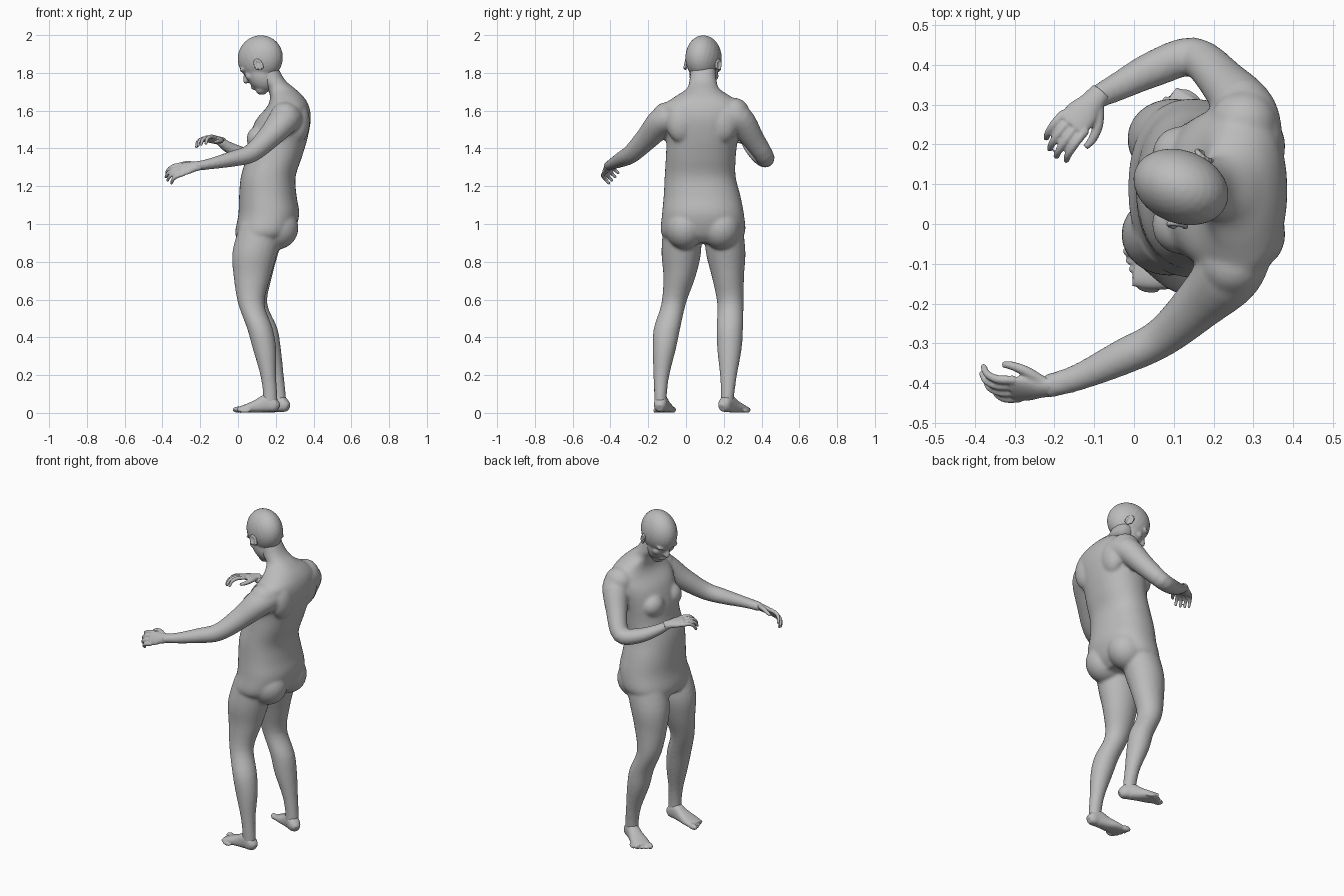
import bpy, bmesh, math
from mathutils import Vector, Matrix

cube = bpy.data.objects.get("Cube")
if cube:
    bpy.data.objects.remove(cube, do_unlink=True)

UP = Vector((0, 0, 1))
IDENT = Matrix.Identity(4)

skin = bpy.data.materials.new("grey_skin")
skin.use_nodes = True
GREY = (0.5, 0.5, 0.5, 1)
skin.diffuse_color = GREY
bsdf = skin.node_tree.nodes["Principled BSDF"]
bsdf.inputs["Base Color"].default_value = GREY
bsdf.inputs["Roughness"].default_value = 0.8


def frame(origin, forward, up):
    """Matrix with local x along forward and local z near up."""
    x = Vector(forward).normalized()
    y = Vector(up).cross(x).normalized()
    m = Matrix((x, y, x.cross(y))).transposed().to_4x4()
    m.translation = Vector(origin)
    return m


def spline(rows, steps=4):
    """Smooth curve through rows of position and two radii."""
    p = [Vector(r) for r in rows]
    p = [p[0] * 2 - p[1]] + p + [p[-1] * 2 - p[-2]]
    out = []
    for a, b, c, d in zip(p, p[1:], p[2:], p[3:]):
        for i in range(steps):
            t = i / steps
            out.append((b * 2 + (c - a) * t + (a * 2 - b * 5 + c * 4 - d) * t ** 2
                        + (b * 3 - a - c * 3 + d) * t ** 3) / 2)
    return out + [p[-2]]


def loft(bm, rows, m=IDENT, upright=False, power=1.0, sides=24):
    """Closed tube; upright keeps every ring horizontal."""
    pts = spline(rows)
    rings = []
    for i, p in enumerate(pts):
        centre = Vector(p[:3])
        if upright:
            u, v = Vector((1, 0, 0)), Vector((0, 1, 0))
        else:
            t = Vector(pts[min(i + 1, len(pts) - 1)][:3]) - Vector(pts[max(i - 1, 0)][:3])
            u = t.cross(UP).normalized()
            v = u.cross(t).normalized()
        ring = []
        for k in range(sides):
            ang = math.tau * k / sides
            c, s = math.cos(ang), math.sin(ang)
            c = math.copysign(abs(c) ** power, c)
            s = math.copysign(abs(s) ** power, s)
            ring.append(bm.verts.new(m @ (centre + u * c * p[3] + v * s * p[4])))
        rings.append(ring)
    for a, b in zip(rings, rings[1:]):
        for k in range(sides):
            n = (k + 1) % sides
            bm.faces.new((a[k], a[n], b[n], b[k]))
    bm.faces.new(rings[0])
    bm.faces.new(rings[-1])


def ball(bm, centre, radii, m=IDENT):
    shape = m @ Matrix.Translation(centre) @ Matrix.Diagonal((*radii, 1))
    bmesh.ops.create_uvsphere(bm, u_segments=24, v_segments=16, radius=1, matrix=shape)


def finish(bm, name, voxel, smoothing):
    """Fuse the overlapping volumes into one smooth skin."""
    bmesh.ops.recalc_face_normals(bm, faces=bm.faces)
    mesh = bpy.data.meshes.new(name)
    bm.to_mesh(mesh)
    bm.free()
    mesh.materials.append(skin)
    obj = bpy.data.objects.new(name, mesh)
    bpy.context.collection.objects.link(obj)
    mesh.polygons.foreach_set("use_smooth", [True] * len(mesh.polygons))
    fuse = obj.modifiers.new("fuse", 'REMESH')
    fuse.mode = 'VOXEL'
    fuse.voxel_size = voxel
    fuse.use_smooth_shade = True
    soft = obj.modifiers.new("soften", 'SMOOTH')
    soft.factor = 0.5
    soft.iterations = smoothing


body = bmesh.new()

# Torso and neck, from crotch up into the skull
loft(body, [
    (.13, .09, .9, .12, .17), (.14, .09, .95, .155, .222), (.163, .09, 1.05, .161, .217),
    (.158, .085, 1.15, .152, .203), (.16, .075, 1.25, .145, .188), (.19, .078, 1.35, .147, .185),
    (.212, .085, 1.45, .155, .19), (.24, .085, 1.55, .145, .21), (.265, .085, 1.62, .112, .215),
    (.26, .09, 1.67, .09, .155), (.23, .09, 1.715, .074, .088), (.185, .09, 1.76, .066, .072),
    (.15, .09, 1.83, .06, .065)], upright=True, power=0.9, sides=40)

# Breasts, buttocks and shoulder blades on both sides of the spine
for side in (-1, 1):
    ball(body, (.115, .085 + side * .085, 1.45), (.07, .075, .07))
    ball(body, (.205, .09 + side * .095, .98), (.115, .105, .115))
    ball(body, (.32, .085 + side * .11, 1.54), (.06, .08, .11))

# Legs
loft(body, [
    (.13, -.02, 1, .12, .1), (.09, -.025, .85, .12, .105), (.075, -.035, .72, .098, .085),
    (.07, -.065, .58, .07, .065), (.115, -.1, .45, .068, .07), (.14, -.115, .34, .062, .062),
    (.16, -.13, .2, .042, .042), (.17, -.135, .1, .038, .034), (.17, -.135, .03, .04, .033)],
    upright=True)
loft(body, [
    (.14, .2, 1, .12, .1), (.1, .21, .85, .115, .105), (.085, .222, .72, .095, .085),
    (.085, .235, .58, .07, .07), (.14, .232, .45, .068, .07), (.165, .23, .34, .062, .065),
    (.2, .225, .2, .042, .045), (.215, .22, .1, .038, .036), (.215, .215, .03, .04, .034)],
    upright=True)

# Arms, from inside the shoulder to the wrist
loft(body, [
    (.27, -.04, 1.57, .085, .075), (.24, -.12, 1.545, .085, .077), (.165, -.2, 1.46, .066, .062),
    (.07, -.285, 1.375, .05, .05), (-.03, -.335, 1.345, .045, .042),
    (-.14, -.385, 1.32, .034, .03), (-.225, -.41, 1.305, .03, .024)])
loft(body, [
    (.29, .2, 1.58, .085, .075), (.28, .28, 1.555, .08, .077), (.225, .355, 1.45, .06, .06),
    (.15, .42, 1.35, .05, .048), (.05, .39, 1.36, .046, .042),
    (-.04, .345, 1.4, .036, .032), (-.1, .315, 1.44, .029, .023)])
ball(body, (.25, -.1, 1.57), (.08, .08, .075))
ball(body, (.275, .255, 1.59), (.085, .08, .078))

finish(body, "body", .009, 6)

# Head, turned a little and bowed: local x is the face direction
head_frame = frame((.118, .093, 1.878), (-.8, .31, -.5), UP)
head = bmesh.new()
ball(head, (0, 0, 0), (.125, .092, .12), head_frame)
ball(head, (.04, 0, -.07), (.078, .073, .105), head_frame)
ball(head, (.072, 0, -.145), (.036, .04, .032), head_frame)
ball(head, (.109, 0, -.115), (.014, .026, .015), head_frame)
ball(head, (.125, 0, -.066), (.022, .018, .013), head_frame)
loft(head, [(.095, 0, -.005, .011, .014), (.112, 0, -.035, .011, .015),
            (.135, 0, -.062, .012, .013)], head_frame, sides=12)
for side in (-1, 1):
    ball(head, (.1, side * .035, -.012), (.02, .034, .012), head_frame)
    ball(head, (.085, side * .038, -.06), (.024, .03, .025), head_frame)
finish(head, "head", .006, 6)

# Ears: a tilted shell with a raised rim
for name, side in (("ear_near", 1), ("ear_far", -1)):
    ear = bmesh.new()
    tilt = head_frame @ Matrix.Translation((-.002, side * .088, -.045)) \
        @ Matrix.Rotation(side * .35, 4, 'Z')
    ball(ear, (0, 0, 0), (.017, .007, .03), tilt)
    for k in range(9):
        ang = math.radians(-20 + k * 30)
        ball(ear, (math.cos(ang) * .017, side * .006, math.sin(ang) * .028),
             (.008, .007, .009), tilt)
    finish(ear, name, .003, 3)

# Feet: local x runs from heel to toes, big toe on the inner side
for name, origin, forward, inner in (("foot_near", (.215, -.14, 0), (-.97, .15, 0), -1),
                                     ("foot_far", (.265, .19, 0), (-.85, .52, 0), 1)):
    foot = bmesh.new()
    m = frame(origin, forward, UP)
    loft(foot, [(0, 0, .026, .018, .02), (.02, 0, .036, .033, .034), (.06, 0, .05, .036, .048),
                (.11, 0, .037, .041, .036), (.16, 0, .026, .05, .025),
                (.215, 0, .016, .05, .015)], m, power=0.85)
    for k in range(5):
        size = .017 if k == 0 else .0115
        y = inner * (.036 - k * .02 - (.004 if k else 0))
        ball(foot, (.222 - k * .008 - k * k * .001, y, size), (.03, size, size), m)
    finish(foot, name, .005, 3)

# Hands: local x to the fingers, local z out of the back of the hand
for name, origin, forward, back, thumb in (
        ("hand_near", (-.215, -.41, 1.307), (-.95, -.06, -.2), (-.1, -.75, .65), -1),
        ("hand_far", (-.095, .318, 1.44), (-.66, -.75, .15), (-.2, .1, 1), 1)):
    hand = bmesh.new()
    m = frame(origin, forward, back)
    loft(hand, [(-.02, 0, 0, .027, .021), (.02, 0, 0, .031, .02), (.055, 0, 0, .041, .018),
                (.095, 0, 0, .041, .013)], m)
    for k in range(4):
        y = thumb * (.033 - k * .022)
        reach = (.95, 1.05, 1, .82)[k]
        path = [(.08, 0, .011), (.08 + .045 * reach, -.004, .011),
                (.08 + .075 * reach, -.022, .0095), (.08 + .088 * reach, -.048, .008)]
        loft(hand, [(x, y * (1 + x), z, r, r) for x, z, r in path], m, sides=12)
        tip = path[-1]
        ball(hand, (tip[0], y * (1 + tip[0]), tip[1]), (.008,) * 3, m)
    loft(hand, [(.015, thumb * .018, -.004, .017, .015), (.05, thumb * .047, -.016, .014, .013),
                (.085, thumb * .058, -.028, .011, .011), (.11, thumb * .056, -.036, .008, .008)],
         m, sides=12)
    finish(hand, name, .0045, 2)
